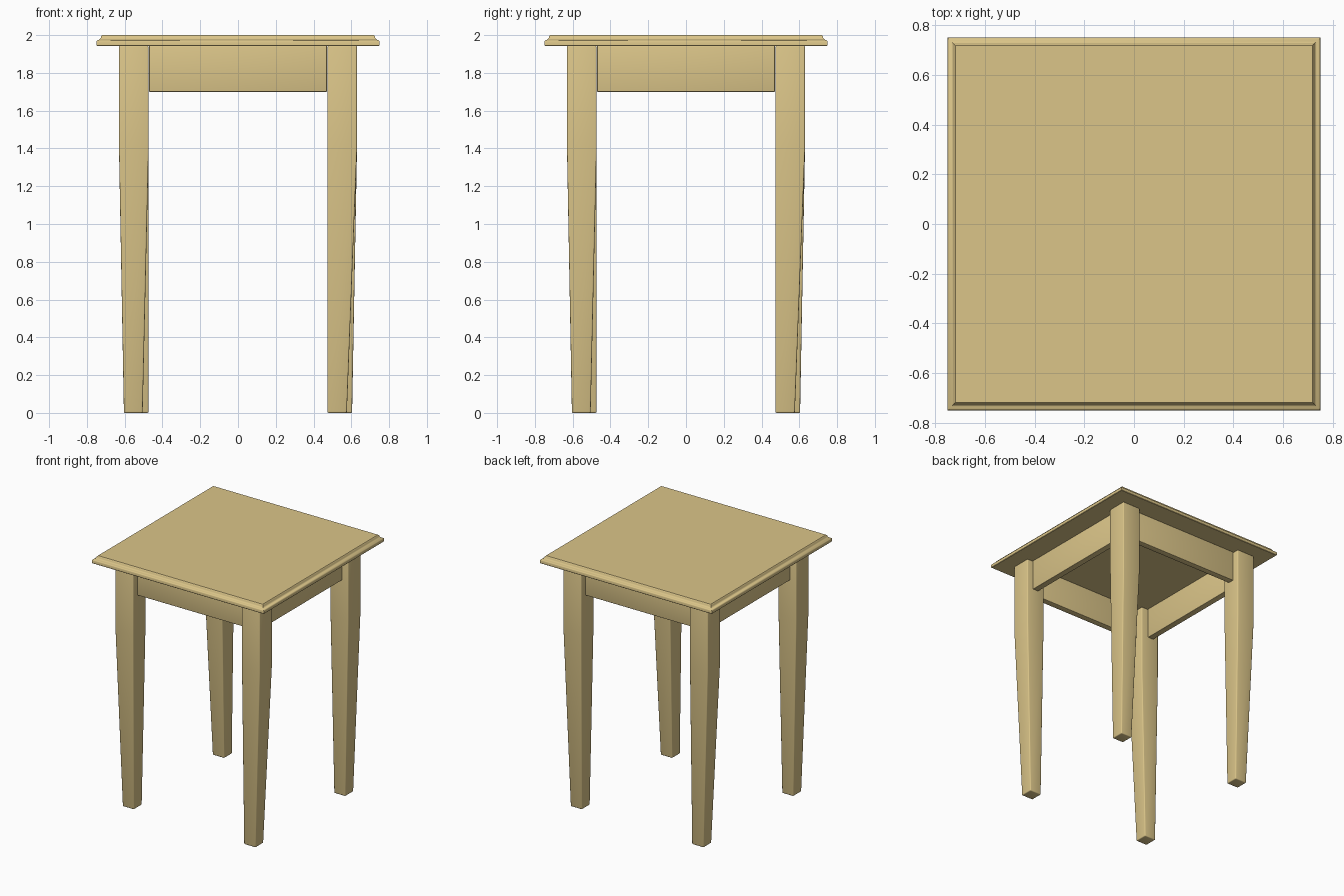
import bpy, bmesh, math
from mathutils import Matrix

if "Cube" in bpy.data.objects:
    bpy.data.objects.remove(bpy.data.objects["Cube"])

wood = bpy.data.materials.new("pale_wood")
wood.diffuse_color = (0.71, 0.56, 0.25, 1)
wood.use_nodes = True
wood.node_tree.nodes["Principled BSDF"].inputs["Base Color"].default_value = wood.diffuse_color


def loft(name, rings, bevel=0.0, turn=0.0):
    """Loft rectangles (x0, x1, y0, y1, z) bottom to top, soften edges, turn about z."""
    bm = bmesh.new()
    loops = [[bm.verts.new(p) for p in ((x0, y0, z), (x1, y0, z), (x1, y1, z), (x0, y1, z))]
             for x0, x1, y0, y1, z in rings]
    for a, b in zip(loops, loops[1:]):
        for i in range(4):
            j = (i + 1) % 4
            bm.faces.new((a[i], a[j], b[j], b[i]))
    bm.faces.new(loops[0][::-1])
    bm.faces.new(loops[-1])
    bmesh.ops.recalc_face_normals(bm, faces=bm.faces)
    if bevel:
        sharp = [e for e in bm.edges if e.calc_face_angle() > math.radians(30)]
        bmesh.ops.bevel(bm, geom=sharp, offset=bevel, segments=3, profile=0.5, affect='EDGES')
    bmesh.ops.transform(bm, matrix=Matrix.Rotation(turn, 4, 'Z'), verts=bm.verts)
    mesh = bpy.data.meshes.new(name)
    bm.to_mesh(mesh)
    bm.free()
    mesh.materials.append(wood)
    ob = bpy.data.objects.new(name, mesh)
    bpy.context.collection.objects.link(ob)
    bpy.ops.object.select_all(action='DESELECT')
    ob.select_set(True)
    bpy.context.view_layer.objects.active = ob
    bpy.ops.object.shade_smooth_by_angle(angle=math.radians(35))
    return ob


# Table top with a moulded edge: (half width, height)
edge = [(0.747, 1.943), (0.75, 1.946), (0.75, 1.966), (0.748, 1.970), (0.743, 1.973),
        (0.735, 1.976), (0.729, 1.981), (0.726, 1.987), (0.724, 1.994), (0.718, 2.0)]
loft("table_top", [(-w, w, -w, w, z) for w, z in edge])

# Legs and aprons, repeated by quarter turns (the leg taper is flush on one inner side)
sides = ["front", "right", "back", "left"]
corners = ["front_right", "back_right", "back_left", "front_left"]
for k in range(4):
    turn = k * math.pi / 2
    loft(corners[k] + "_leg", [(0.474, 0.576, -0.604, -0.505, 0.0),
                               (0.473, 0.630, -0.630, -0.473, 1.40),
                               (0.473, 0.630, -0.630, -0.473, 1.943)], 0.007, turn)
    loft(sides[k] + "_apron", [(-0.471, 0.471, -0.58, -0.53, 1.70),
                               (-0.471, 0.471, -0.58, -0.53, 1.943)], 0.004, turn)
